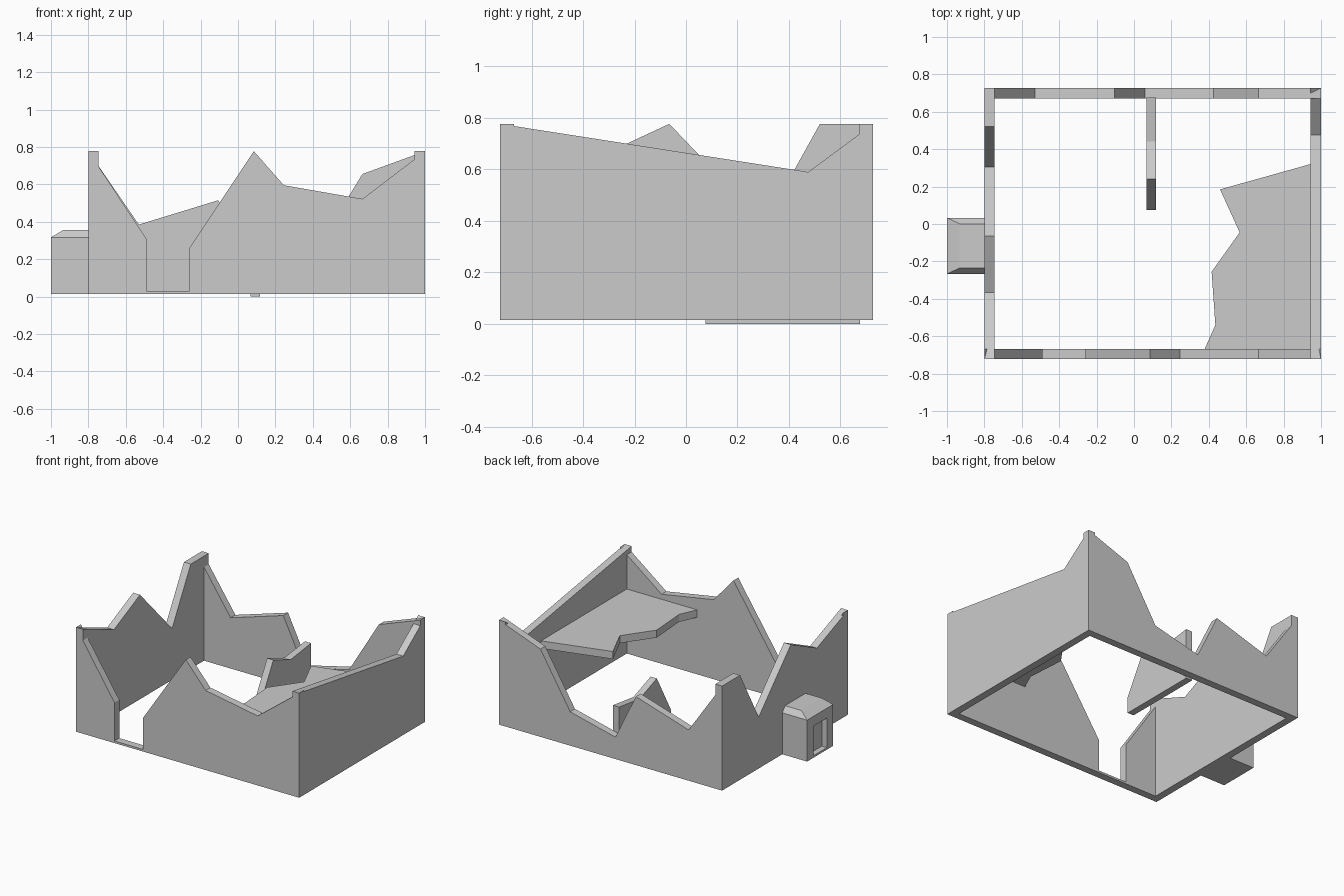
import bpy, bmesh
from mathutils import Vector

if "Cube" in bpy.data.objects:
    bpy.data.objects.remove(bpy.data.objects["Cube"])

X0, X1, Y0, Y1 = -0.80, 1.0, -0.723, 0.727
T, BASE, TOP = 0.055, 0.015, 0.777


def make_object(name, bm):
    bmesh.ops.recalc_face_normals(bm, faces=bm.faces)
    mesh = bpy.data.meshes.new(name)
    bm.to_mesh(mesh)
    bm.free()
    obj = bpy.data.objects.new(name, mesh)
    bpy.context.collection.objects.link(obj)
    return obj


def prism(name, outline, place, low, high):
    """Extrude a 2D outline between two values along its third axis."""
    bm = bmesh.new()
    face = bm.faces.new([bm.verts.new(place(a, b, low)) for a, b in outline])
    ext = bmesh.ops.extrude_face_region(bm, geom=[face])
    shift = Vector(place(0, 0, high)) - Vector(place(0, 0, low))
    moved = [g for g in ext["geom"] if isinstance(g, bmesh.types.BMVert)]
    bmesh.ops.translate(bm, verts=moved, vec=shift)
    return make_object(name, bm)


def along_x(a, b, d):
    return (a, d, b)


def along_y(a, b, d):
    return (d, a, b)


def flat(a, b, d):
    return (a, b, d)


def wall(name, ridge, place, low, high, base=BASE):
    outline = [(ridge[0][0], base)] + ridge + [(ridge[-1][0], base)]
    return prism(name, outline, place, low, high)


# Broken outer walls, with the doorway cut into the front profile
wall("front_wall", [(X0, TOP), (-0.49, 0.31), (-0.49, 0.03), (-0.26, 0.03),
                    (-0.26, 0.26), (0.085, TOP), (0.245, 0.595),
                    (0.665, 0.522), (X1, TOP)], along_x, Y0, Y0 + T)
wall("back_wall", [(X0, TOP), (-0.53, 0.385), (-0.105, 0.515), (0.06, 0.175),
                   (0.425, 0.262), (0.665, 0.655), (X1, TOP)],
     along_x, Y1 - T, Y1)
wall("left_wall", [(Y0, TOP), (-0.365, 0.637), (-0.065, TOP), (0.305, 0.39),
                   (0.52, TOP), (Y1, TOP)], along_y, X0, X0 + T)
wall("right_wall", [(Y0, TOP), (0.475, 0.59), (Y1, TOP)],
     along_y, X1 - T, X1)

# Inner partition wall
wall("partition_wall", [(0.075, 0.12), (0.24, 0.415), (0.44, 0.342),
                        (0.675, 0.372)], along_y, 0.067, 0.117, base=0.0)

# Remains of the upper floor
prism("upper_floor", [(0.95, 0.322), (0.46, 0.185), (0.565, -0.045),
                      (0.415, -0.255), (0.435, -0.54), (0.377, -0.67),
                      (0.95, -0.67)], flat, 0.43, 0.485)

# Side hearth: box with a chamfered top
bm = bmesh.new()
ya, yb, c = -0.267, 0.033, 0.032
rings = [[(-1.0, ya, BASE), (-1.0, yb, BASE), (-0.79, yb, BASE), (-0.79, ya, BASE)],
         [(-1.0, ya, 0.317), (-1.0, yb, 0.317), (-0.79, yb, 0.317), (-0.79, ya, 0.317)],
         [(-0.932, ya + c, 0.357), (-0.932, yb - c, 0.357),
          (-0.79, yb - c, 0.357), (-0.79, ya + c, 0.357)]]
rings = [[bm.verts.new(p) for p in ring] for ring in rings]
for lo, hi in zip(rings, rings[1:]):
    for i in range(4):
        j = (i + 1) % 4
        bm.faces.new((lo[i], lo[j], hi[j], hi[i]))
bm.faces.new(rings[0])
bm.faces.new(rings[2])
hearth = make_object("hearth", bm)

# Recessed opening in the hearth
cutter = prism("hearth_cutter", [(-0.195, 0.03), (-0.04, 0.03),
                                 (-0.04, 0.245), (-0.195, 0.245)],
               along_y, -1.05, -0.96)
cutter.hide_render = True
cutter.hide_viewport = True
cut = hearth.modifiers.new("opening", "BOOLEAN")
cut.operation = "DIFFERENCE"
cut.solver = "EXACT"
cut.object = cutter
